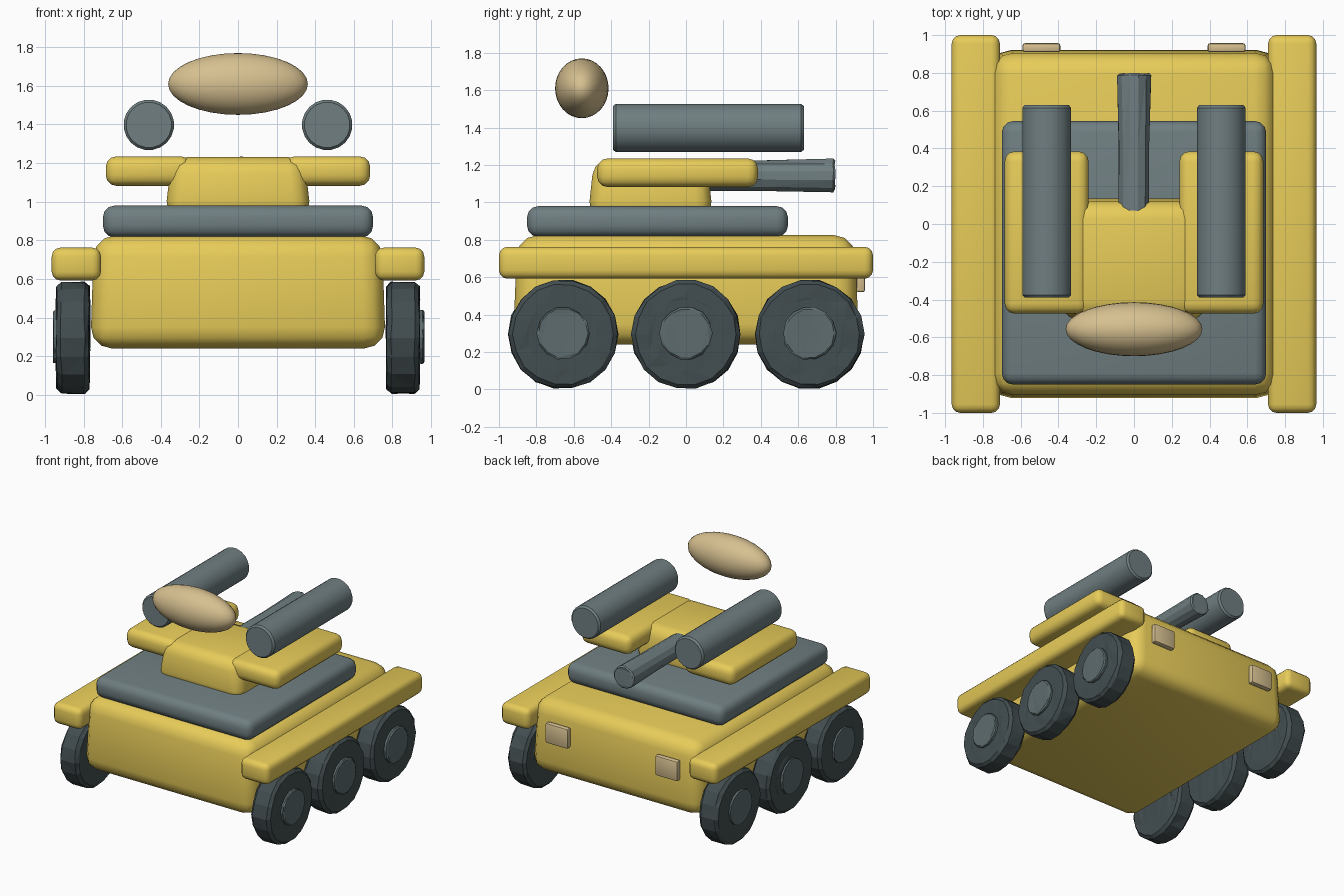
import bpy, bmesh, math, random
from mathutils import Matrix, Vector

if "Cube" in bpy.data.objects:
    bpy.data.objects.remove(bpy.data.objects["Cube"])

random.seed(4)


def material(name, rgb):
    m = bpy.data.materials.new(name)
    m.diffuse_color = (*rgb, 1)
    m.use_nodes = True
    m.node_tree.nodes["Principled BSDF"].inputs["Base Color"].default_value = m.diffuse_color
    return m


YELLOW = material("yellow paint", (0.80, 0.60, 0.10))
SLATE = material("slate metal", (0.16, 0.21, 0.22))
RUBBER = material("dark rubber", (0.055, 0.075, 0.08))
HUB = material("hub metal", (0.11, 0.15, 0.155))
TAN = material("tan", (0.68, 0.53, 0.28))


def finish(name, bm, mat, smooth=True):
    bmesh.ops.recalc_face_normals(bm, faces=bm.faces)
    me = bpy.data.meshes.new(name)
    bm.to_mesh(me)
    bm.free()
    ob = bpy.data.objects.new(name, me)
    bpy.context.collection.objects.link(ob)
    me.materials.append(mat)
    if smooth:
        bpy.ops.object.select_all(action='DESELECT')
        ob.select_set(True)
        bpy.context.view_layer.objects.active = ob
        bpy.ops.object.shade_smooth_by_angle(angle=math.radians(35))
    return ob


def box(name, x, y, z, mat, bevel, taper=1.0, segments=3):
    """Rounded box from (min, max) ranges; taper scales the top outline."""
    bm = bmesh.new()
    bmesh.ops.create_cube(bm, size=1)
    for v in bm.verts:
        k = taper if v.co.z > 0 else 1
        c = [sum(r) / 2 + v.co[i] * (r[1] - r[0]) * (k if i < 2 else 1)
             for i, r in enumerate((x, y, z))]
        v.co = Vector(c)
    bmesh.ops.bevel(bm, geom=bm.edges[:], offset=bevel, segments=segments,
                    profile=0.5, affect='EDGES')
    return finish(name, bm, mat)


def lathe(name, axis, centre, profile, sides, mat, jitter=0, smooth=True):
    """Closed solid of (offset along axis, radius) rings."""
    bm = bmesh.new()
    rot = Matrix.Rotation(math.pi / 2, 4, 'Y') if axis == 'X' else Matrix.Rotation(-math.pi / 2, 4, 'X')
    rings = []
    for a, r in profile:
        ring = []
        for i in range(sides):
            t = 2 * math.pi * (i + 0.5) / sides
            rr = r - random.uniform(0, jitter)
            p = Vector((rr * math.cos(t), rr * math.sin(t), a - random.uniform(0, jitter) * (1 if a > 0 else -1)))
            ring.append(bm.verts.new(rot @ p + Vector(centre)))
        rings.append(ring)
    for lo, hi in zip(rings, rings[1:]):
        for i in range(sides):
            j = (i + 1) % sides
            bm.faces.new((lo[i], lo[j], hi[j], hi[i]))
    bm.faces.new(rings[0])
    bm.faces.new(rings[-1])
    if jitter:
        bmesh.ops.triangulate(bm, faces=bm.faces[:])
    return finish(name, bm, mat, smooth)


# Hull, upper deck and turret
box("hull", (-0.765, 0.765), (-0.925, 0.925), (0.24, 0.825), YELLOW, 0.11, 0.975)
box("deck", (-0.70, 0.70), (-0.85, 0.545), (0.815, 0.98), SLATE, 0.06)
box("turret", (-0.38, 0.38), (-0.525, 0.145), (0.92, 1.232), YELLOW, 0.085, 0.9)

# Gun barrel, rough and faceted
lathe("gun_barrel", 'Y', (0, 0.42, 1.143),
      [(-0.38, 0.085), (0, 0.088), (0.37, 0.095), (0.38, 0.085)], 12, SLATE, 0.006, False)

# Sensor pod above the turret
bm = bmesh.new()
bmesh.ops.create_uvsphere(bm, u_segments=32, v_segments=16, radius=1)
bm.transform(Matrix.Translation((0, -0.557, 1.61)) @ Matrix.Diagonal((0.362, 0.143, 0.16, 1)))
finish("sensor_dome", bm, TAN)

# Parts repeated on both sides
for side, s in (("left", -1), ("right", 1)):
    def span(a, b):
        return tuple(sorted((s * a, s * b)))

    box(f"{side}_fender", span(0.71, 0.965), (-1, 1), (0.592, 0.762), YELLOW, 0.045)
    box(f"{side}_shoulder", span(0.24, 0.685), (-0.475, 0.385), (1.082, 1.235), YELLOW, 0.055)
    box(f"{side}_tail_plate", span(0.39, 0.59), (0.91, 0.957), (0.52, 0.68), TAN, 0.012, segments=2)
    lathe(f"{side}_launch_tube", 'Y', (s * 0.462, 0.12, 1.398),
          [(-0.51, 0.118), (-0.495, 0.131), (0.495, 0.131), (0.51, 0.118)], 20, SLATE)
    # Three wheels with hubs
    for place, y in (("front", -0.657), ("middle", 0), ("rear", 0.66)):
        lathe(f"{side}_{place}_tyre", 'X', (s * 0.855, y, 0.295),
              [(-0.09, 0.2), (-0.088, 0.275), (-0.065, 0.296), (0.065, 0.296),
               (0.088, 0.275), (0.09, 0.2)], 18, RUBBER, 0.009, False)
        lathe(f"{side}_{place}_hub", 'X', (s * 0.9, y, 0.3),
              [(-0.06, 0.14), (0.06, 0.145), (0.067, 0.135)], 14, HUB, 0.006, False)
